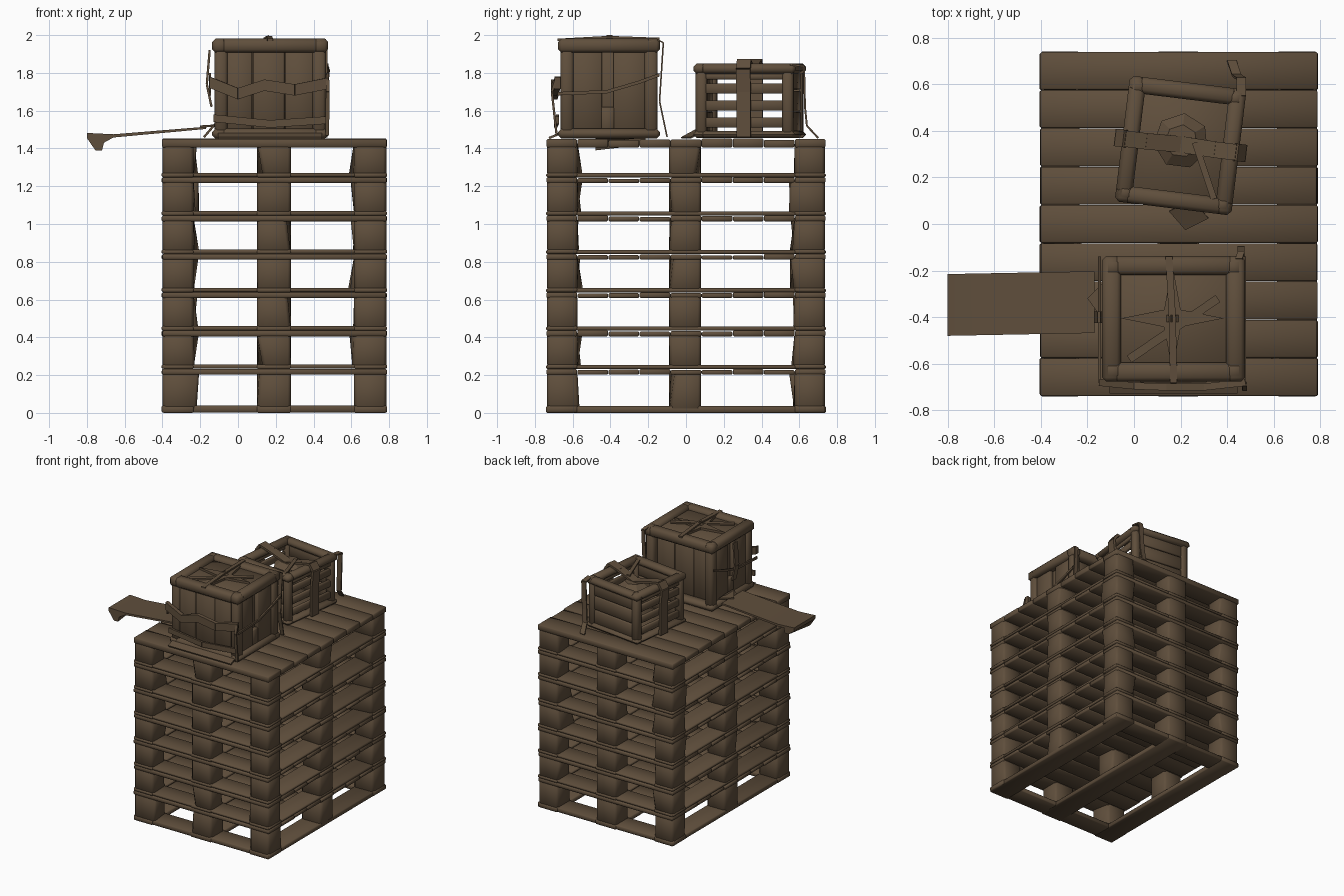
import bpy, bmesh, math, random
from mathutils import Matrix, Vector

if "Cube" in bpy.data.objects:
    bpy.data.objects.remove(bpy.data.objects["Cube"])

random.seed(4)
wood = bpy.data.materials.new("weathered brown wood")
wood.diffuse_color = (0.115, 0.077, 0.045, 1)
wood.use_nodes = True
wood.node_tree.nodes["Principled BSDF"].inputs["Base Color"].default_value = wood.diffuse_color


def merge(bm, part):
    """Copy a small bmesh into the bmesh of the whole object."""
    tmp = bpy.data.meshes.new("tmp")
    part.to_mesh(tmp)
    part.free()
    bm.from_mesh(tmp)
    bpy.data.meshes.remove(tmp)


def box(bm, x, y, z, bevel=0.01, warp=None):
    """Bevelled box from three (low, high) ranges."""
    p = bmesh.new()
    bmesh.ops.create_cube(p, size=1)
    for v in p.verts:
        v.co = Vector([r[0] if c < 0 else r[1] for c, r in zip(v.co, (x, y, z))])
        if warp:
            warp(v)
    if bevel:
        bmesh.ops.bevel(p, geom=p.edges[:], offset=bevel, segments=1, affect='EDGES', profile=0.5)
    merge(bm, p)


def prism(bm, pts, vec):
    """Extrude a flat outline of 3D points along a vector."""
    p = bmesh.new()
    f = p.faces.new([p.verts.new(c) for c in pts])
    out = bmesh.ops.extrude_face_region(p, geom=[f])
    bmesh.ops.translate(p, vec=Vector(vec), verts=[g for g in out['geom'] if isinstance(g, bmesh.types.BMVert)])
    bmesh.ops.recalc_face_normals(p, faces=p.faces[:])
    merge(bm, p)


def finish(name, bm, matrix=None, angle=50):
    me = bpy.data.meshes.new(name)
    bm.to_mesh(me)
    bm.free()
    ob = bpy.data.objects.new(name, me)
    bpy.context.collection.objects.link(ob)
    me.materials.append(wood)
    if matrix:
        ob.matrix_world = matrix
    bpy.ops.object.select_all(action='DESELECT')
    ob.select_set(True)
    bpy.context.view_layer.objects.active = ob
    bpy.ops.object.shade_smooth_by_angle(angle=math.radians(angle))
    return ob


def strap(bm, pts, side, thick=0.012):
    """Flat band along a polyline; side = width vector."""
    side = Vector(side)
    for a, b in zip(pts, pts[1:]):
        a, b = Vector(a), Vector(b)
        n = (b - a).cross(side).normalized() * thick / 2
        prism(bm, [a - side / 2 - n, a + side / 2 - n, a + side / 2 + n, a - side / 2 + n], b - a)


# ---- pallet stack ----
X0, X1, Y1, TOP, STEP = -0.405, 0.79, 0.74, 1.45, 0.203
cols = [(-0.40, -0.235), (0.10, 0.28), (0.615, 0.785)]
rows = [(-0.735, -0.575), (-0.09, 0.08), (0.575, 0.735)]


def skew(v):
    # uneven, split inner corners of the blocks
    if random.random() < 0.2:
        if X0 + 0.02 < v.co.x < X1 - 0.02:
            v.co.x += math.copysign(random.uniform(0, 0.035), 0.19 - v.co.x)
        if abs(v.co.y) < Y1 - 0.02:
            v.co.y -= math.copysign(random.uniform(0, 0.035), v.co.y)


for i in range(7):
    top = TOP - (6 - i) * STEP
    low = 0.0 if i == 0 else top - STEP
    deck_t = 0.045 if i == 6 else 0.03
    bm = bmesh.new()
    # deck boards
    w = 2 * Y1 / 9
    for k in range(9):
        y = -Y1 + k * w
        dz = random.uniform(-0.008, 0.003) if 0 < k < 8 else 0
        box(bm, (X0 + random.uniform(0, 0.008), X1 - random.uniform(0, 0.008)),
            (y + 0.001, y + w - 0.001), (top - deck_t, top + dz), 0.006)
    finish(f"pallet_{i + 1}_deck", bm)
    bm = bmesh.new()
    # nine spacer blocks
    for cx in cols:
        for cy in rows:
            box(bm, cx, cy, (low + 0.008, top - 0.012), 0.016, skew)
    finish(f"pallet_{i + 1}_blocks", bm)
    bm = bmesh.new()
    # runners underneath
    for cx in cols:
        box(bm, cx, (-Y1, Y1), (low, low + (0.036 if i == 0 else 0.022)), 0.006)
    for cy in (rows[0], rows[2]):
        box(bm, (X0, X1), cy, (low + 0.002, low + (0.038 if i == 0 else 0.024)), 0.006)
    finish(f"pallet_{i + 1}_runners", bm)


def crate_frame(bm, x, y, z, p, rim):
    """Corner posts plus top and bottom rails."""
    for cx in ((x[0], x[0] + p), (x[1] - p, x[1])):
        for cy in ((y[0], y[0] + p), (y[1] - p, y[1])):
            box(bm, cx, cy, z, 0.014)
    for r in ((z[1] - rim, z[1]), (z[0], z[0] + rim * 0.7)):
        e = 0.012
        for cx in ((x[0] - e, x[0] + p), (x[1] - p, x[1] + e)):
            box(bm, cx, (y[0] - e, y[1] + e), r, 0.018)
        for cy in ((y[0] - e, y[0] + p), (y[1] - p, y[1] + e)):
            box(bm, (x[0] - e, x[1] + e), cy, r, 0.018)


# ---- tall closed crate at the front ----
ax, ay, az = (-0.125, 0.465), (-0.665, -0.15), (1.452, 1.982)
bm = bmesh.new()
crate_frame(bm, ax, ay, az, 0.07, 0.075)
finish("tall_crate_frame", bm)

bm = bmesh.new()
box(bm, (-0.075, 0.415), (-0.625, -0.215), (1.455, 1.955), 0.006)
for cx in ((-0.105, -0.07), (0.41, 0.445)):          # side boards with a slot
    box(bm, cx, (-0.61, -0.445), (1.47, 1.94), 0.006)
    box(bm, cx, (-0.385, -0.215), (1.47, 1.94), 0.006)
    box(bm, cx, (-0.45, -0.38), (1.47, 1.62), 0.006)
for cx in ((-0.06, 0.075), (0.08, 0.245), (0.25, 0.40)):   # front and back boards
    box(bm, cx, (-0.65, -0.62), (1.47, 1.93), 0.006)
    box(bm, cx, (-0.22, -0.205), (1.47, 1.93), 0.004)
finish("tall_crate_panels", bm)

bm = bmesh.new()
# star-shaped lid straps
star = []
for k in range(8):
    r = (0.22 if k % 2 == 0 else 0.05)
    a = k * math.pi / 4
    star.append((0.165 + r * math.cos(a), -0.405 + r * 1.05 * math.sin(a), 1.95))
prism(bm, star, (0, 0, 0.022))
strap(bm, [(0.17, -0.68, 1.975), (0.165, -0.41, 1.99), (0.15, -0.14, 1.98)], (0.03, 0, 0))
strap(bm, [(-0.02, -0.58, 1.96), (0.36, -0.32, 1.975)], (0.02, -0.03, 0))
prism(bm, [(0.14, -0.42, 1.975), (0.19, -0.42, 1.975), (0.16, -0.42, 2.0)], (0, 0.03, 0))
finish("tall_crate_lid_straps", bm, angle=30)

bm = bmesh.new()
# waist band and hanging tails
strap(bm, [(-0.15, -0.68, 1.75), (0.0, -0.695, 1.69), (0.14, -0.70, 1.735), (0.3, -0.70, 1.71), (0.478, -0.68, 1.745)], (0, 0, 0.06), 0.03)
strap(bm, [(-0.13, -0.68, 1.56), (0.17, -0.69, 1.53), (0.47, -0.68, 1.55)], (0, 0, 0.04), 0.016)
for x in (-0.148, 0.475):
    strap(bm, [(x, -0.68, 1.69), (x, -0.42, 1.70), (x, -0.25, 1.75), (x, -0.14, 1.79)], (0, 0, 0.018))
strap(bm, [(0.475, -0.69, 1.76), (0.475, -0.71, 1.70), (0.472, -0.685, 1.47)], (0.02, 0, 0))
strap(bm, [(-0.15, -0.4, 1.92), (-0.165, -0.4, 1.74), (-0.14, -0.4, 1.62)], (0, 0.05, 0))
strap(bm, [(0.45, -0.15, 1.975), (0.46, -0.12, 1.96), (0.46, -0.14, 1.65), (0.46, -0.10, 1.46)], (0.03, 0, 0), 0.008)
strap(bm, [(-0.12, -0.36, 1.53), (-0.18, -0.36, 1.46)], (0, 0.12, 0))
strap(bm, [(0.17, -0.665, 1.48), (0.17, -0.725, 1.455)], (0.55, 0, 0))
finish("tall_crate_bands", bm, angle=30)

# ---- open slatted crate at the back, turned slightly ----
turn = Matrix.Translation((0.2, 0.337, 0)) @ Matrix.Rotation(math.radians(-7), 4, 'Z')
hx, hy, z0, z1 = 0.24, 0.26, 1.455, 1.85
bm = bmesh.new()
crate_frame(bm, (-hx, hx), (-hy, hy), (z0, z1), 0.06, 0.055)
finish("open_crate_frame", bm, turn)

bm = bmesh.new()
for s in (-1, 1):
    xs = sorted((s * (hx - 0.035), s * (hx - 0.01)))
    for k, z in enumerate((1.51, 1.60, 1.69, 1.765)):   # side slats
        box(bm, xs, (-hy + 0.04, hy - 0.04), (z, z + (0.055 if k < 3 else 0.03)), 0.005)
    ys = sorted((s * (hy - 0.04), s * (hy - 0.012)))
    for z in (1.49, 1.60, 1.71):                        # end boards
        box(bm, (-hx + 0.04, hx - 0.04), ys, (z, z + 0.105), 0.005)
box(bm, (-hx + 0.03, hx - 0.03), (-hy + 0.03, hy - 0.03), (z0, z0 + 0.035), 0.005)
finish("open_crate_slats", bm, turn)

bm = bmesh.new()
# band looped over the crate with a bulging knot on each side
for s in (-1, 1):
    strap(bm, [(s * 0.26, 0, 1.46), (s * 0.262, 0, 1.70), (s * 0.275, 0, 1.82), (s * 0.24, 0, 1.868)], (0, 0.075, 0), 0.02)
    strap(bm, [(s * 0.24, 0, 1.866), (s * 0.15, 0, 1.845), (0, 0.005, 1.80)], (0, 0.07, 0), 0.016)
strap(bm, [(0.06, 0.02, 1.83), (0.17, -0.21, 1.84)], (0.025, 0.01, 0))
# faceted bundle resting in the opening
bmesh.ops.create_cone(bm, cap_ends=True, segments=7, radius1=0.12, radius2=0.07, depth=0.035,
                      matrix=Matrix.Translation((0, 0.02, 1.79)))
finish("open_crate_band", bm, turn, 30)

bm = bmesh.new()
# loose tails behind and beside the open crate
strap(bm, [(0.46, 0.55, 1.845), (0.46, 0.625, 1.835), (0.45, 0.63, 1.62), (0.44, 0.64, 1.52), (0.42, 0.70, 1.455)], (0.04, 0, 0), 0.01)
strap(bm, [(0.2, 0.08, 1.50), (0.27, 0.0, 1.456)], (0.10, 0.05, 0), 0.008)
finish("open_crate_tails", bm, angle=30)

# ---- overhanging plank with a bent end ----
bm = bmesh.new()
outline = [(-0.17, 1.515), (-0.66, 1.475), (-0.80, 1.482), (-0.80, 1.455), (-0.755, 1.39),
           (-0.72, 1.39), (-0.71, 1.43), (-0.66, 1.458), (-0.17, 1.503)]
prism(bm, [(x, -0.48, z) for x, z in outline], (0, 0.265, 0))
for v in bm.verts:                                   # slight skew towards the crate
    v.co.y += 0.012 * (-0.8 - v.co.x) / -0.63
    if v.co.y > -0.3 and v.co.z < 1.44:
        v.co.z += 0.03
finish("loose_plank", bm, angle=30)
bm = bmesh.new()
prism(bm, [(-0.20, -0.32, 1.51), (-0.12, -0.24, 1.515), (-0.12, -0.43, 1.515)], (0, 0, 0.012))
finish("plank_splinter", bm, angle=30)
